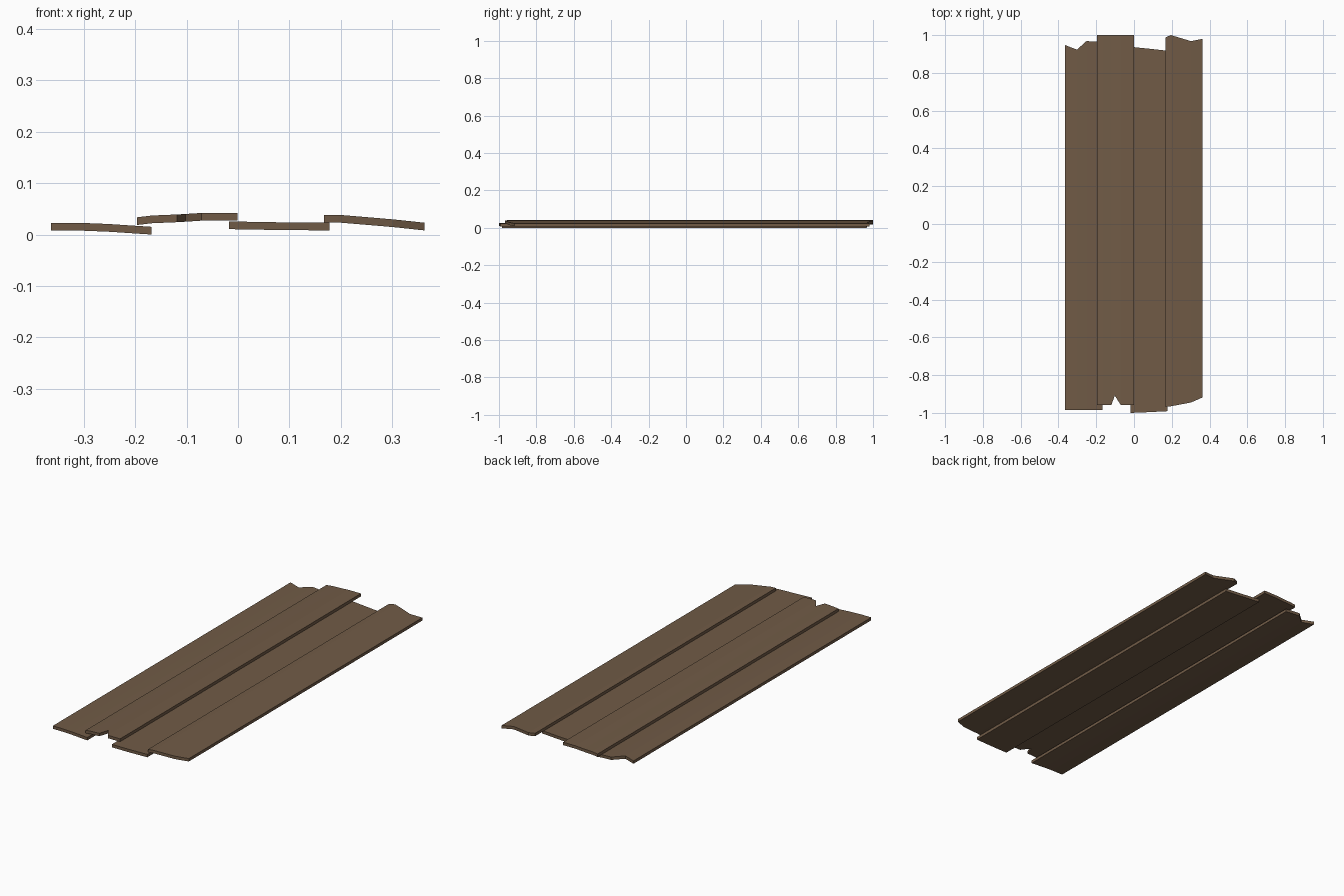
import bpy, bmesh

if "Cube" in bpy.data.objects:
    bpy.data.objects.remove(bpy.data.objects["Cube"])

wood = bpy.data.materials.new("weathered brown wood")
wood.diffuse_color = (0.165, 0.105, 0.062, 1)
wood.use_nodes = True
wood.node_tree.nodes["Principled BSDF"].inputs["Base Color"].default_value = wood.diffuse_color


def plank(name, stations, thick=0.015):
    """Board along y; each station across it is (x, front y, back y, top z)."""
    bm = bmesh.new()
    rings = []
    for x, y0, y1, z in stations:
        rings.append([bm.verts.new(p) for p in (
            (x, y0, z - thick), (x, y1, z - thick), (x, y1, z), (x, y0, z))])
    for a, b in zip(rings, rings[1:]):
        for i in range(4):
            j = (i + 1) % 4
            bm.faces.new((a[i], a[j], b[j], b[i]))
    bm.faces.new(rings[0][::-1])
    bm.faces.new(rings[-1])
    bmesh.ops.recalc_face_normals(bm, faces=bm.faces)
    me = bpy.data.meshes.new(name)
    bm.to_mesh(me)
    bm.free()
    me.materials.append(wood)
    ob = bpy.data.objects.new(name, me)
    bpy.context.collection.objects.link(ob)
    return ob


# Left outer board, split at the back end
plank("left_outer_plank", [
    (-0.364, -0.985, 0.947, 0.0225),
    (-0.302, -0.985, 0.923, 0.0225),
    (-0.252, -0.985, 0.968, 0.0205),
    (-0.168, -0.985, 0.965, 0.0150)])

# Left inner board, notched at the front end
plank("left_inner_plank", [
    (-0.197, -0.957, 1.0, 0.0335),
    (-0.167, -0.957, 1.0, 0.0370),
    (-0.119, -0.957, 1.0, 0.0390),
    (-0.102, -0.908, 1.0, 0.0400),
    (-0.071, -0.957, 1.0, 0.0420),
    (-0.001, -0.957, 1.0, 0.0420)])

# Right inner board, slightly skewed ends
plank("right_inner_plank", [
    (-0.018, -1.0, 0.938, 0.0255),
    (0.080, -0.996, 0.928, 0.0238),
    (0.178, -0.991, 0.917, 0.0230)])

# Right outer board, bowed with worn ends
plank("right_outer_plank", [
    (0.167, -0.969, 0.988, 0.0380),
    (0.195, -0.965, 1.0, 0.0385),
    (0.302, -0.945, 0.968, 0.0295),
    (0.363, -0.918, 0.980, 0.0230)])
